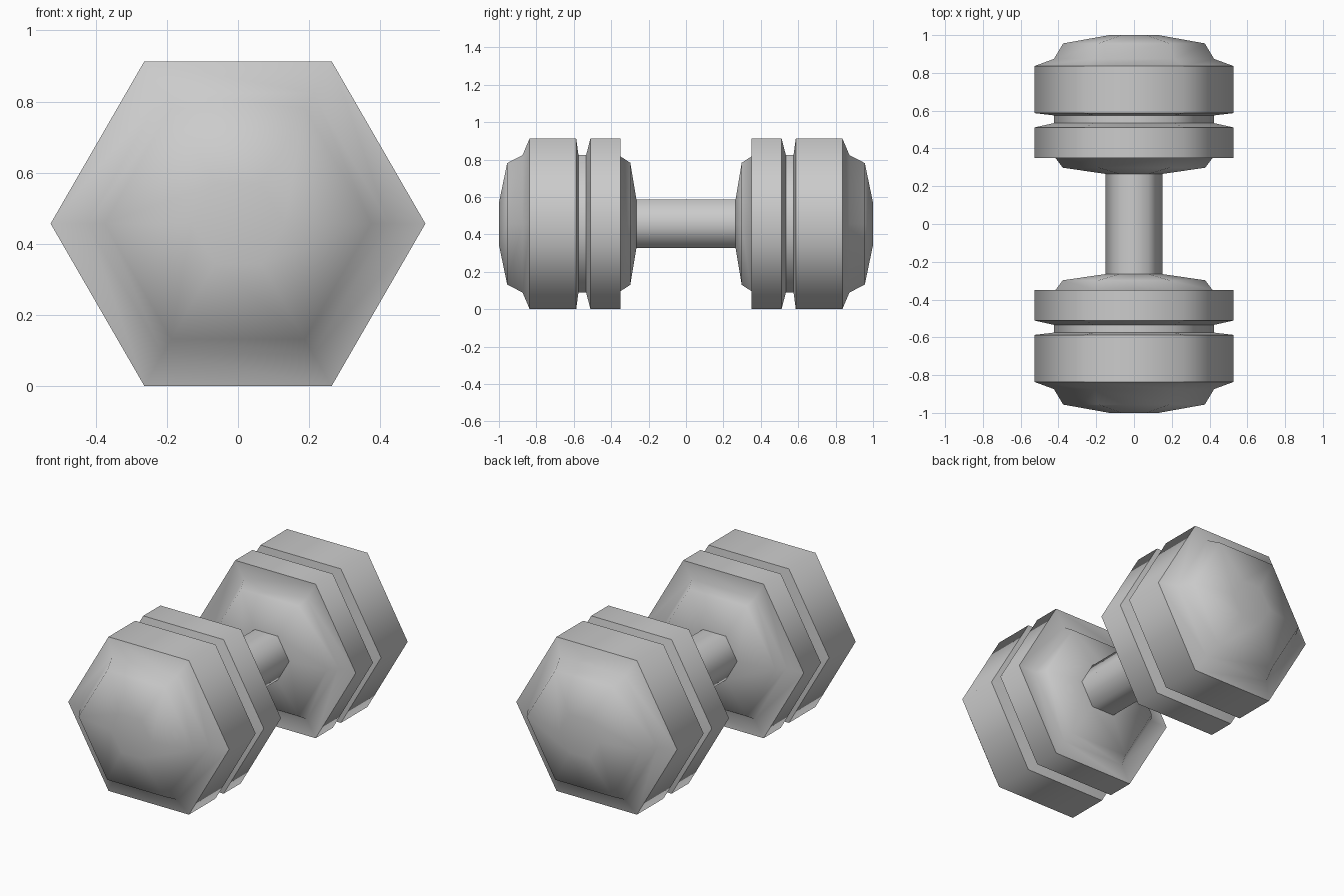
import bpy, bmesh
from math import radians, sin, cos, tau

if "Cube" in bpy.data.objects:
    bpy.data.objects.remove(bpy.data.objects["Cube"])

CZ = 0.4565  # axis height


def hex_loft(name, profile, cap_start=False, cap_end=False):
    """Six-sided loft along y from (y, corner radius) pairs."""
    bm = bmesh.new()
    rings = [[bm.verts.new((r * cos(tau * i / 6), y, CZ + r * sin(tau * i / 6)))
              for i in range(6)] for y, r in profile]
    for a, b in zip(rings, rings[1:]):
        for i in range(6):
            j = (i + 1) % 6
            bm.faces.new((a[j], a[i], b[i], b[j]))
    if cap_start:
        bm.faces.new(rings[0])
    if cap_end:
        bm.faces.new(rings[-1])
    bmesh.ops.recalc_face_normals(bm, faces=bm.faces)
    mesh = bpy.data.meshes.new(name)
    bm.to_mesh(mesh)
    bm.free()
    obj = bpy.data.objects.new(name, mesh)
    bpy.context.collection.objects.link(obj)
    bpy.ops.object.select_all(action='DESELECT')
    obj.select_set(True)
    bpy.context.view_layer.objects.active = obj
    bpy.ops.object.shade_smooth_by_angle(angle=radians(64))
    return obj


# Grip bar between the two weights
hex_loft("handle", [(-0.265, 0.15), (0.265, 0.15)])

# Weight: flared inner face, thin plate, groove, thick plate, domed outer end
weights = hex_loft("weights", [
    (0.265, 0.15), (0.298, 0.377), (0.349, 0.415),
    (0.35, 0.527), (0.511, 0.527),
    (0.534, 0.424), (0.575, 0.424),
    (0.587, 0.527), (0.836, 0.527),
    (0.874, 0.424), (0.956, 0.375), (1.0, 0.13),
], cap_end=True)

# Matching weight on the opposite end
mirror = weights.modifiers.new("Mirror", 'MIRROR')
mirror.use_axis = (False, True, False)
mirror.use_mirror_merge = False
